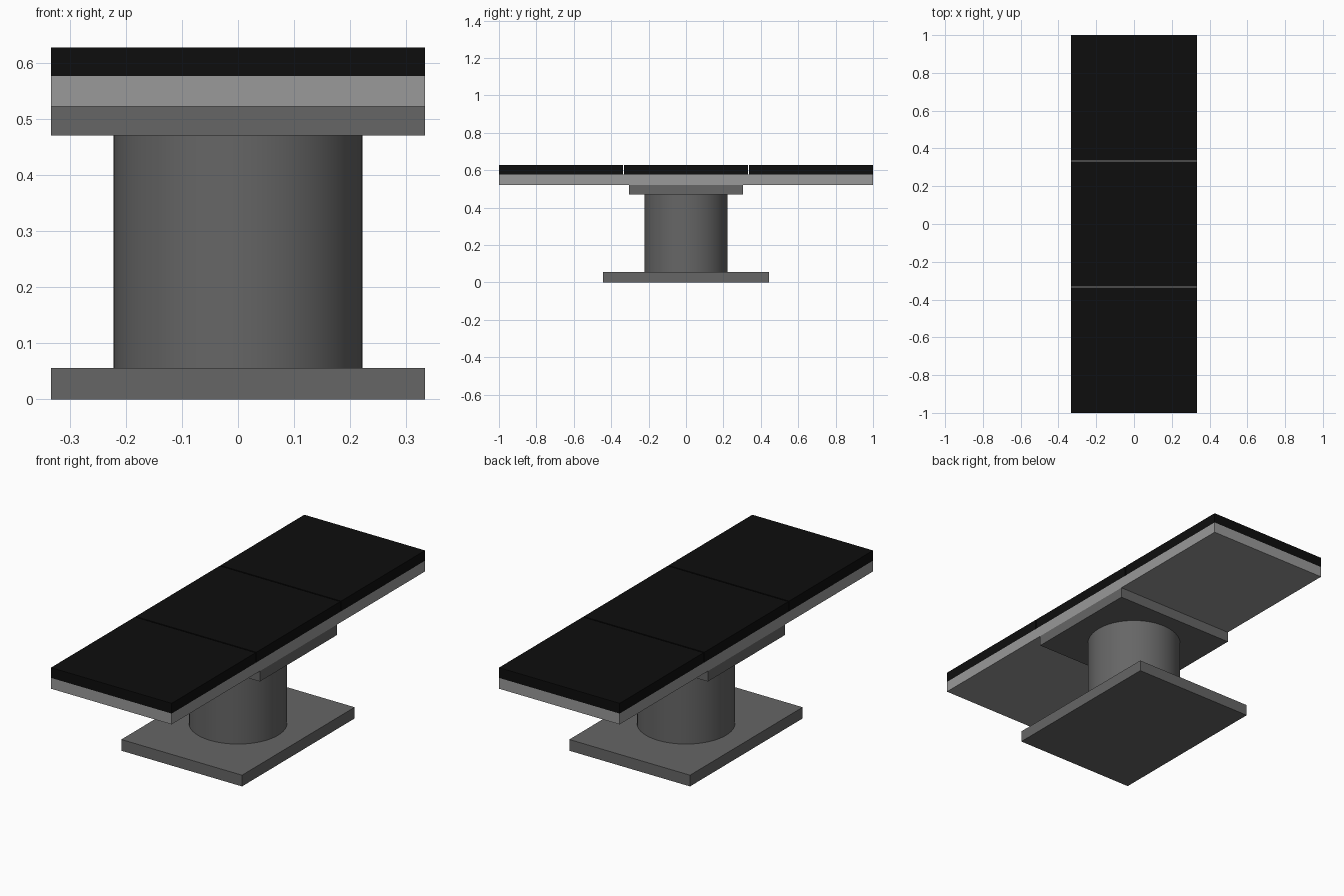
import bpy
import math

cube = bpy.data.objects.get("Cube")
if cube:
    bpy.data.objects.remove(cube, do_unlink=True)


def make_material(name, rgb):
    mat = bpy.data.materials.new(name)
    mat.use_nodes = True
    colour = (*rgb, 1.0)
    mat.diffuse_color = colour
    mat.node_tree.nodes["Principled BSDF"].inputs["Base Color"].default_value = colour
    return mat


dark_grey = make_material("dark grey metal", (0.133, 0.133, 0.133))
light_grey = make_material("light grey metal", (0.319, 0.319, 0.319))
black = make_material("black padding", (0.004, 0.004, 0.004))


def slab(name, width, depth, bottom, top, mat, y=0.0):
    bpy.ops.mesh.primitive_cube_add(size=1, location=(0, y, (bottom + top) / 2))
    obj = bpy.context.object
    obj.name = name
    obj.scale = (width, depth, top - bottom)
    bpy.ops.object.transform_apply(location=False, rotation=False, scale=True)
    obj.data.materials.append(mat)
    return obj


WIDTH = 0.667
BASE_TOP, COLUMN_TOP, HEAD_TOP, BED_TOP, PAD_TOP = 0.056, 0.47, 0.522, 0.576, 0.627

# Pedestal: floor plate, round column, head plate
slab("base_plate", WIDTH, 0.889, 0, BASE_TOP, dark_grey)
bpy.ops.mesh.primitive_cylinder_add(
    vertices=64, radius=0.222, depth=COLUMN_TOP - BASE_TOP,
    location=(0, 0, (BASE_TOP + COLUMN_TOP) / 2))
column = bpy.context.object
column.name = "column"
column.data.materials.append(dark_grey)
bpy.ops.object.shade_smooth_by_angle(angle=math.radians(30))
slab("head_plate", WIDTH, 0.607, COLUMN_TOP, HEAD_TOP, dark_grey)

# Long bed with three pads separated by narrow gaps
slab("bed_frame", WIDTH, 2.0, HEAD_TOP, BED_TOP, light_grey)
GAP = 0.006
pad_length = (2.0 - 2 * GAP) / 3
for name, step in (("front_pad", -1), ("middle_pad", 0), ("back_pad", 1)):
    slab(name, WIDTH, pad_length, BED_TOP, PAD_TOP, black, step * (pad_length + GAP))
